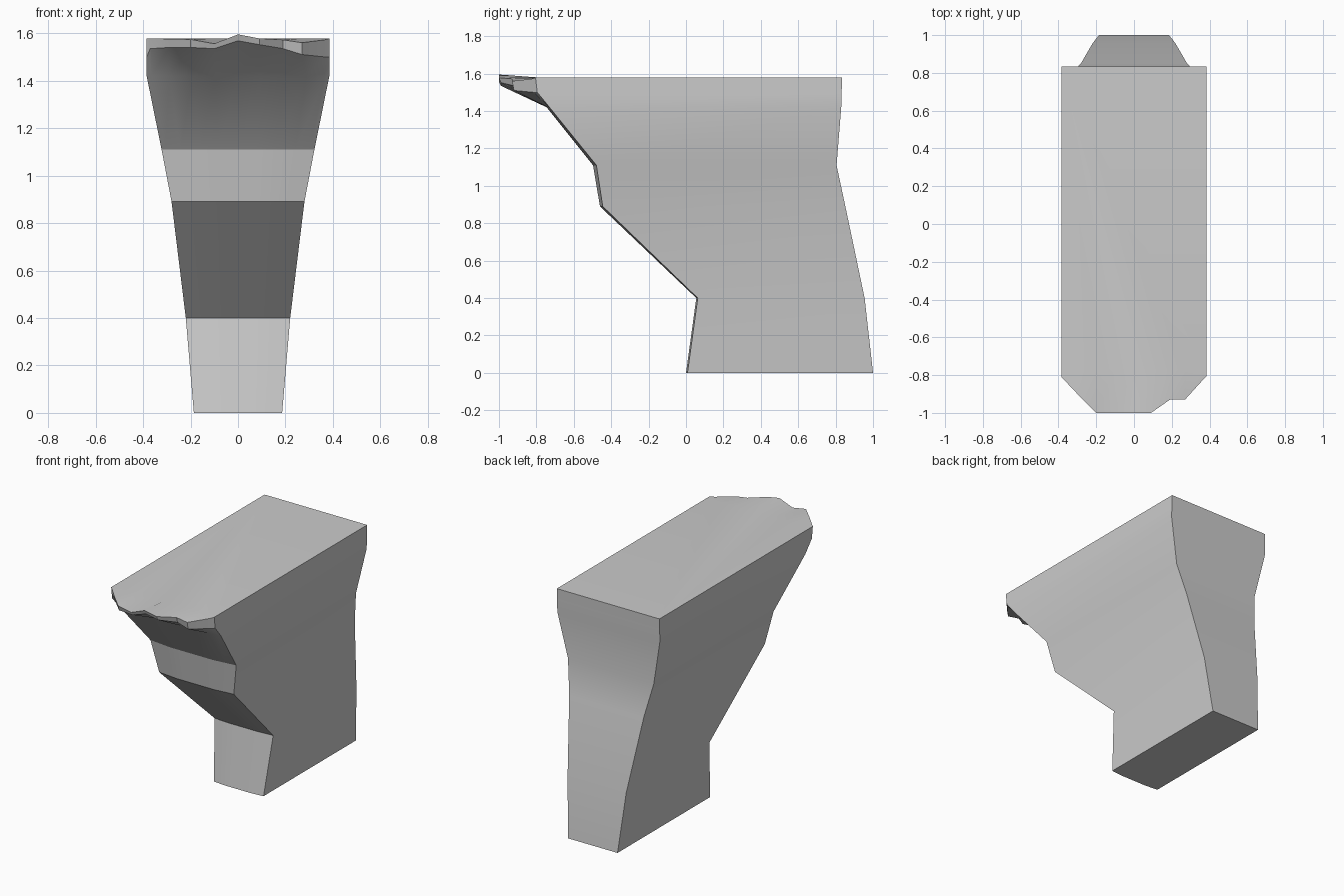
import bpy, bmesh

if "Cube" in bpy.data.objects:
    bpy.data.objects.remove(bpy.data.objects["Cube"])

# Column positions across the front, as fractions of the half width
COLS = [-1, -.95, -.75, -.5, -.25, 0, .25, .5, .75, .95, 1]

# Body levels: z, front y, back y, half width, setback of the front corners
LEVELS = [(0, 0, 1.0, .186, .008),
          (.40, .055, .955, .22, .008),
          (.89, -.46, .852, .28, .015),
          (1.11, -.497, .805, .322, .018),
          (1.42, -.745, .83, .385, .015)]

# Broken lip: x, y, lower z, upper z
LIP = [(-.385, -.81, 1.50, 1.578), (-.37, -.825, 1.535, 1.578),
       (-.29, -.91, 1.54, 1.576), (-.20, -1, 1.54, 1.574),
       (-.10, -1, 1.535, 1.556), (0, -1, 1.568, 1.595),
       (.09, -1, 1.552, 1.578), (.19, -.93, 1.535, 1.572),
       (.27, -.93, 1.51, 1.56), (.365, -.825, 1.50, 1.572),
       (.385, -.805, 1.50, 1.578)]

bm = bmesh.new()
new = bm.verts.new


def body_ring(z, front, back, half, setback):
    """Front columns left to right, then the two back corners."""
    ring = [new((c * half, front + setback * max(0, abs(c) - .5) * 2, z)) for c in COLS]
    return ring + [new((half, back, z)), new((-half, back, z))]


# Body and lip as one loft
rings = [body_ring(*level) for level in LEVELS]
for k, back in ((2, .832), (3, .835)):
    z_back = (1.50, 1.578)[k - 2]
    ring = [new((p[0], p[1] + (.01 if k == 2 else 0), p[k])) for p in LIP]
    rings.append(ring + [new((.385, back, z_back)), new((-.385, back, z_back))])
for low, high in zip(rings, rings[1:]):
    n = len(low)
    for i in range(n):
        j = (i + 1) % n
        bm.faces.new((low[i], low[j], high[j], high[i]))

# Base
bm.faces.new(rings[0][::-1])

# Flat top, joined to the uneven lip by a narrow strip
top = rings[-1]
deck = [top[0]] + [new((p[0], -.77, 1.578)) for p in LIP[1:-1]] + [top[10]]
for i in range(10):
    face = [top[i], top[i + 1], deck[i + 1], deck[i]]
    bm.faces.new(list(dict.fromkeys(face)))
bm.faces.new(deck + top[11:])

bmesh.ops.recalc_face_normals(bm, faces=bm.faces)
mesh = bpy.data.meshes.new("corbel_block")
bm.to_mesh(mesh)
bm.free()
block = bpy.data.objects.new("corbel_block", mesh)
bpy.context.collection.objects.link(block)

# Soft shading across shallow bends
bpy.context.view_layer.objects.active = block
block.select_set(True)
bpy.ops.object.shade_smooth_by_angle(angle=.5)
